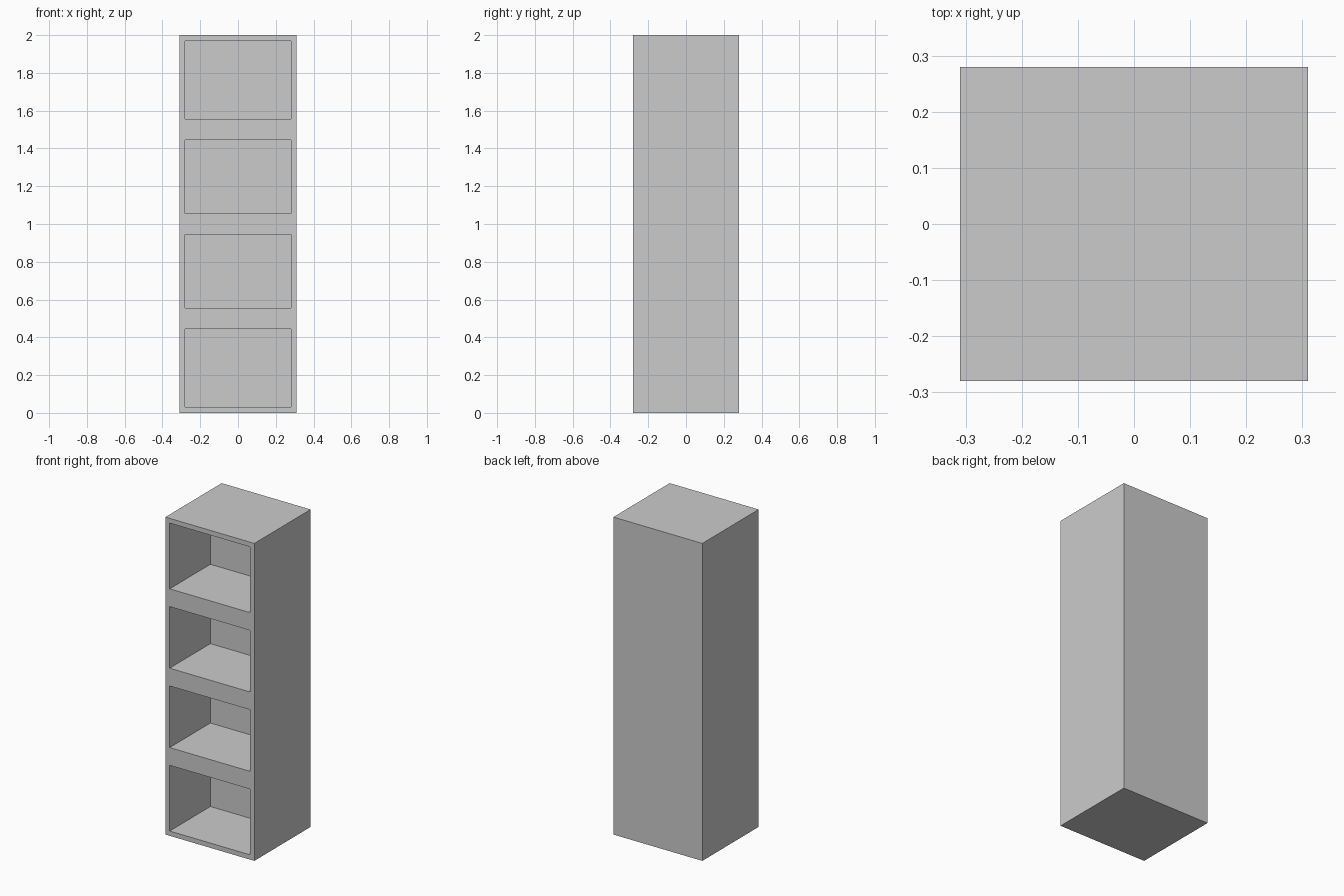
import bpy

if "Cube" in bpy.data.objects:
    bpy.data.objects.remove(bpy.data.objects["Cube"])

W, D, H = 0.62, 0.56, 2.0      # outer size
WALL = 0.03                    # side, top and bottom thickness
SHELF = 0.112                  # shelf thickness
DEPTH = 0.405                  # compartment depth
COUNT = 4


def box(name, lo, hi):
    center = [(a + b) / 2 for a, b in zip(lo, hi)]
    bpy.ops.mesh.primitive_cube_add(size=1, location=center)
    ob = bpy.context.object
    ob.name = name
    ob.scale = [b - a for a, b in zip(lo, hi)]
    bpy.ops.object.transform_apply(location=True, rotation=False, scale=True)
    return ob


# Solid cabinet body
cabinet = box("cabinet_body", (-W / 2, -D / 2, 0), (W / 2, D / 2, H))

# Four open compartments cut from the front
pitch = H / COUNT
for i in range(COUNT):
    bottom = WALL if i == 0 else i * pitch + SHELF / 2
    top = H - WALL if i == COUNT - 1 else (i + 1) * pitch - SHELF / 2
    cutter = box(f"compartment_cutter_{i + 1}",
                 (-W / 2 + WALL, -D / 2 - 0.1, bottom),
                 (W / 2 - WALL, -D / 2 + DEPTH, top))
    cutter.hide_render = True
    mod = cabinet.modifiers.new("compartment", 'BOOLEAN')
    mod.operation = 'DIFFERENCE'
    mod.solver = 'EXACT'
    mod.object = cutter
    bpy.context.view_layer.objects.active = cabinet
    bpy.ops.object.modifier_apply(modifier=mod.name)
    bpy.data.objects.remove(cutter, do_unlink=True)
